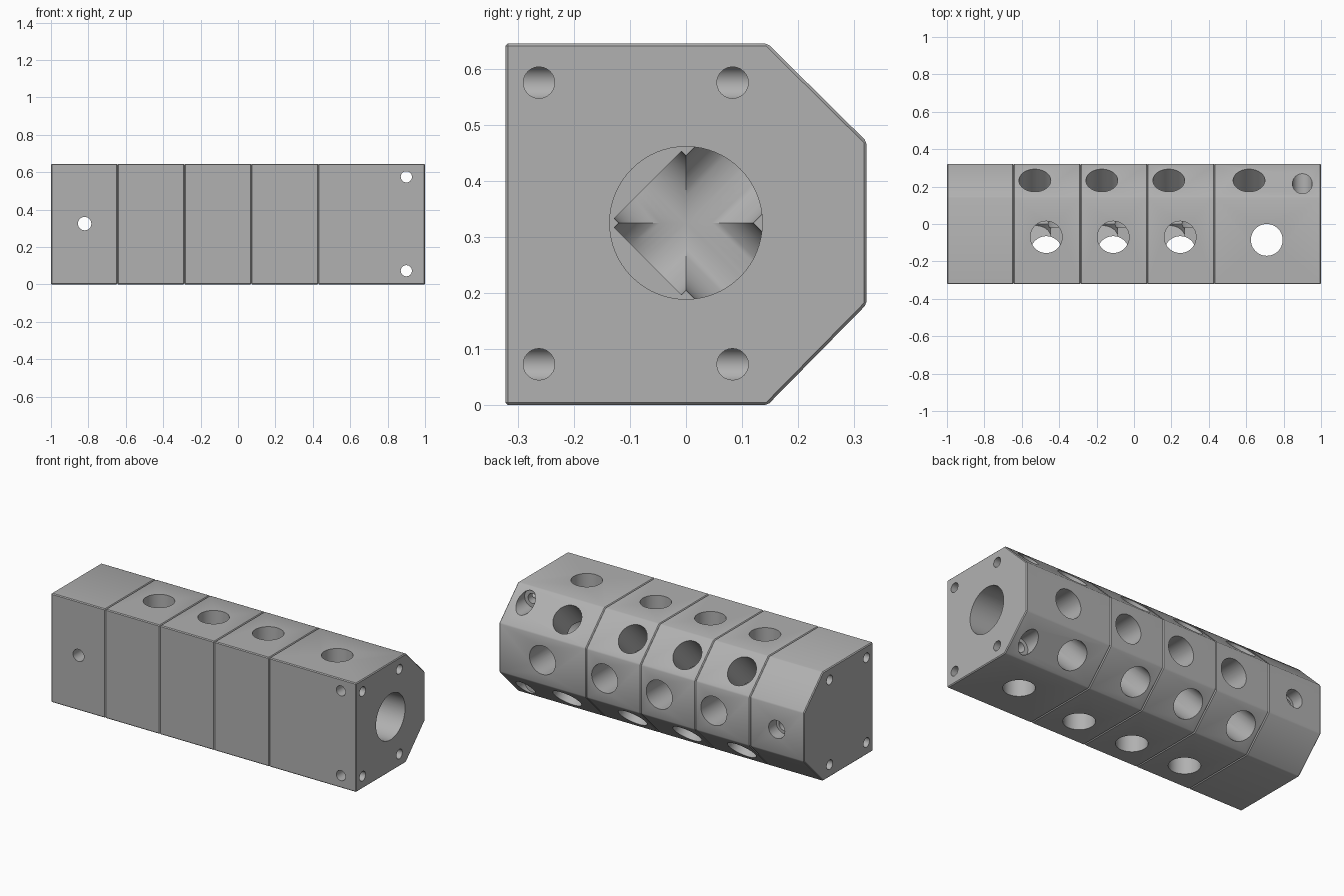
import bpy, bmesh
from mathutils import Vector

cube = bpy.data.objects.get("Cube")
if cube:
    bpy.data.objects.remove(cube, do_unlink=True)

metal = bpy.data.materials.new("grey_metal")
metal.use_nodes = True
GREY = (0.44, 0.44, 0.44, 1)
metal.diffuse_color = GREY
metal.node_tree.nodes["Principled BSDF"].inputs["Base Color"].default_value = GREY

PROFILE = [(-0.322, 0), (0.145, 0), (0.322, 0.18), (0.322, 0.47), (0.145, 0.645), (-0.322, 0.645)]
MID = 0.325
PORT = 0.085
BACK, DOWN, UP = Vector((0, 1, 0)), Vector((0, 0, -1)), Vector((0, 0, 1))
X = Vector((1, 0, 0))


def make_object(name, bm):
    bmesh.ops.recalc_face_normals(bm, faces=bm.faces)
    mesh = bpy.data.meshes.new(name)
    bm.to_mesh(mesh)
    bm.free()
    mesh.materials.append(metal)
    obj = bpy.data.objects.new(name, mesh)
    bpy.context.collection.objects.link(obj)
    return obj


def make_block(name, x0, x1):
    """Six-sided prism along x with fine chamfers."""
    bm = bmesh.new()
    face = bm.faces.new([bm.verts.new((x0, y, z)) for y, z in PROFILE])
    ext = bmesh.ops.extrude_face_region(bm, geom=[face])
    new_verts = [g for g in ext["geom"] if isinstance(g, bmesh.types.BMVert)]
    bmesh.ops.translate(bm, verts=new_verts, vec=(x1 - x0, 0, 0))
    bmesh.ops.recalc_face_normals(bm, faces=bm.faces)
    bmesh.ops.bevel(bm, geom=bm.edges[:], offset=0.005, segments=1, affect='EDGES')
    return make_object(name, bm)


def drill(start, end, radius, sides=48):
    """Cylinder cutter between two points."""
    start, end = Vector(start), Vector(end)
    axis = end - start
    bm = bmesh.new()
    bmesh.ops.create_cone(bm, cap_ends=True, segments=sides, radius1=radius,
                          radius2=radius, depth=axis.length)
    obj = make_object("drill_cutter", bm)
    obj.rotation_euler = axis.to_track_quat('Z', 'Y').to_euler()
    obj.location = (start + end) / 2
    obj.hide_render = True
    return obj


def cut(block, cutters):
    for c in cutters:
        mod = block.modifiers.new("hole", 'BOOLEAN')
        mod.operation = 'DIFFERENCE'
        mod.solver = 'EXACT'
        mod.object = c
    bpy.context.view_layer.update()
    deps = bpy.context.evaluated_depsgraph_get()
    mesh = bpy.data.meshes.new_from_object(block.evaluated_get(deps))
    block.modifiers.clear()
    block.data = mesh
    for c in cutters:
        bpy.data.objects.remove(c, do_unlink=True)


def diagonal_ports(x):
    """Two blind ports through the sloped faces, crossing on the centre line."""
    centre = Vector((x, 0, MID))
    return [drill(centre + (BACK + d) * 0.4, centre - (BACK + d) * 0.068, PORT)
            for d in (UP, DOWN)]


def corner_holes(x0, x1):
    return [drill((x0, y, z), (x1, y, z), 0.028, 24)
            for y in (-0.262, 0.083) for z in (0.073, 0.575)]


def bolt_hole(x, z, radius, seat):
    """Through hole from the front with a counterbore at the back."""
    return [drill((x, -0.5, z), (x, 0.5, z), radius, 24),
            drill((x, seat, z), (x, 0.5, z), 0.053, 32)]


blocks = []

# Closed end block
end_block = make_block("closed_end_block", -1, -0.645)
cut(end_block, corner_holes(-1.1, -0.7) + bolt_hole(-0.82, MID, 0.036, 0.25))
blocks.append(end_block)

# Three identical port blocks
for i in range(3):
    x0 = -0.645 + i * 0.358
    block = make_block(f"port_block_{i + 1}", x0, x0 + 0.358)
    top_x = x0 + 0.176
    cutters = diagonal_ports(x0 + 0.115)
    cutters.append(drill((top_x, -0.07, 0.8), (top_x, -0.07, 0.3), PORT))
    cutters.append(drill((top_x, -0.15, -0.2), (top_x, -0.15, 0.35), PORT))
    cutters.append(drill((x0 + 0.237, 0.5, MID), (x0 + 0.237, -0.02, MID), PORT))
    cut(block, cutters)
    blocks.append(block)

# Inlet block with the large bore
inlet = make_block("inlet_block", 0.429, 1)
cutters = [drill((1.2, 0, MID), (0.612, 0, MID), 0.136, 64)]
cutters += diagonal_ports(0.615)
cutters.append(drill((0.71, -0.085, -0.2), (0.71, -0.085, 0.9), PORT))
cutters.append(drill((0.716, 0.5, MID), (0.716, 0, MID), PORT))
cutters += corner_holes(1.1, 0.905)
for z in (0.073, 0.575):
    cutters += bolt_hole(0.9, z, 0.03, 0.15)
cut(inlet, cutters)
blocks.append(inlet)

# Smooth bores, crisp edges
bpy.ops.object.select_all(action='DESELECT')
for b in blocks:
    b.select_set(True)
bpy.context.view_layer.objects.active = inlet
bpy.ops.object.shade_smooth_by_angle(angle=0.5)
